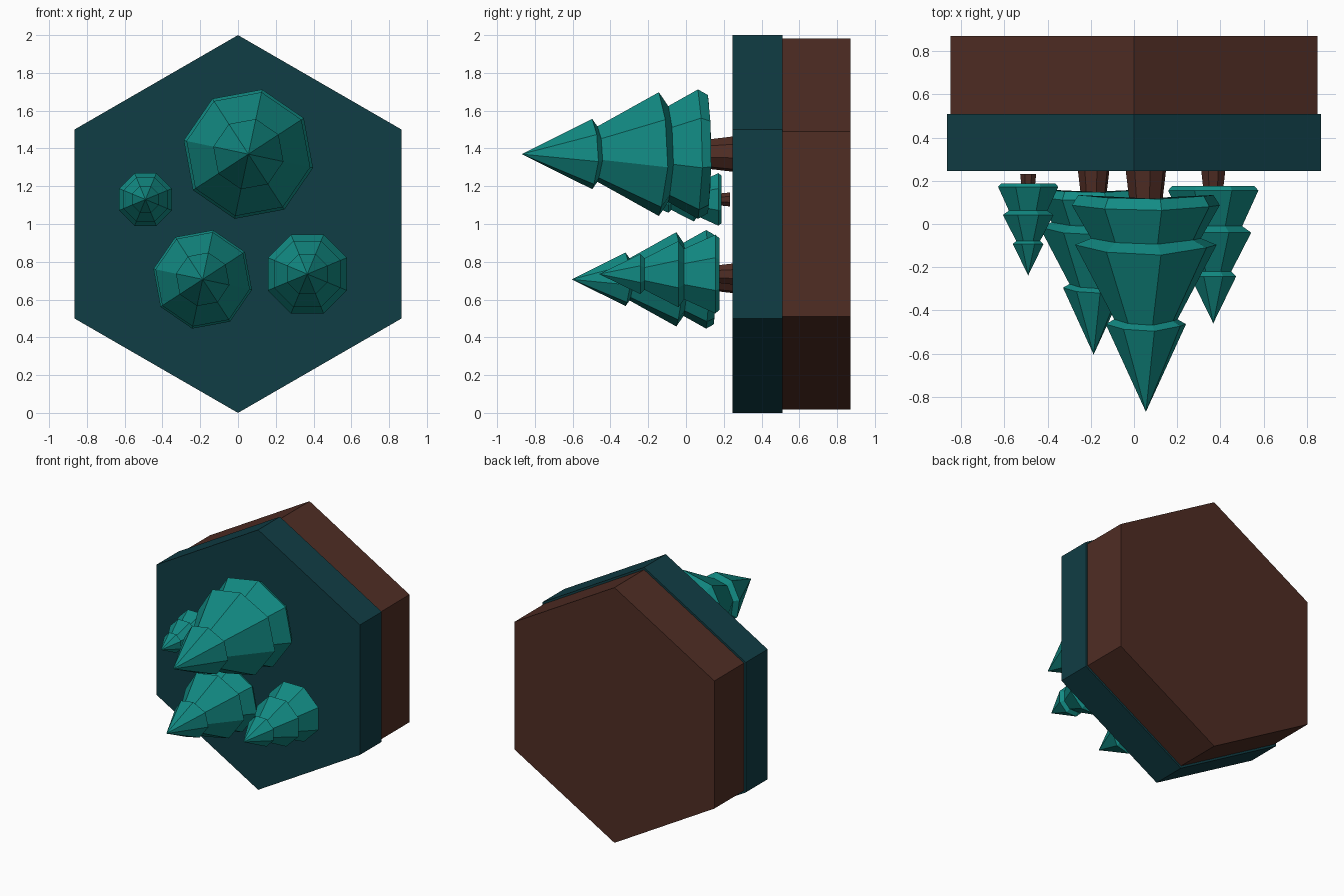
import bpy, bmesh, math

if "Cube" in bpy.data.objects:
    bpy.data.objects.remove(bpy.data.objects["Cube"])


def material(name, rgb):
    m = bpy.data.materials.new(name)
    m.diffuse_color = (*rgb, 1)
    m.use_nodes = True
    m.node_tree.nodes["Principled BSDF"].inputs["Base Color"].default_value = m.diffuse_color
    return m


GRASS = material("dark teal", (0.0052, 0.047, 0.059))
EARTH = material("brown", (0.079, 0.026, 0.0175))
LEAVES = material("bright teal", (0.006, 0.258, 0.230))


def lathe(name, mat, cx, cz, base, profile, sides, turn):
    """Turn (height, radius, sag) rings around an axis that points to -y."""
    bm = bmesh.new()
    rings = []
    for h, r, sag in profile:
        if r == 0:
            rings.append([bm.verts.new((cx, base - h, cz))])
            continue
        ring = []
        for i in range(sides):
            a = turn + i * math.tau / sides
            y = base - h + sag * math.cos(2 * a)
            ring.append(bm.verts.new((cx + r * math.cos(a), y, cz + r * math.sin(a))))
        rings.append(ring)
    for lo, hi in zip(rings, rings[1:]):
        for i in range(sides):
            j = (i + 1) % sides
            if len(lo) == 1:
                bm.faces.new((lo[0], hi[i], hi[j]))
            else:
                bm.faces.new((lo[i], lo[j], hi[j], hi[i]))
    for end in (rings[0], rings[-1]):
        if len(end) > 1:
            bm.faces.new(end)
    bmesh.ops.recalc_face_normals(bm, faces=bm.faces)
    me = bpy.data.meshes.new(name)
    bm.to_mesh(me)
    bm.free()
    me.materials.append(mat)
    ob = bpy.data.objects.new(name, me)
    bpy.context.collection.objects.link(ob)
    return ob


# Hexagonal tile: grass layer and slightly smaller earth layer
UP = math.pi / 2
lathe("grass_tile", GRASS, 0, 1, 0.51, [(0.265, 1, 0), (0, 1, 0)], 6, UP)
lathe("earth_tile", EARTH, 0, 1, 0.87, [(0.36, 0.982, 0), (0, 0.982, 0)], 6, UP)

# Foliage profiles, tip to underside: three flared tiers with tucked rims
TALL_TIERS = [(1.115, 0, 0), (0.725, 0.19, 0.018), (0.70, 0.15, 0.015),
              (0.365, 0.335, 0.026), (0.325, 0.26, 0.015),
              (0.17, 0.35, 0.013), (0.12, 0.32, 0.01)]
EVEN_TIERS = [(0.705, 0, 0), (0.487, 0.115, 0), (0.465, 0.09, 0),
              (0.285, 0.19, 0), (0.255, 0.145, 0),
              (0.09, 0.226, 0), (0.068, 0.205, 0)]

# Trees: name, x, z, base y, scale, tiers, trunk radius, turn in degrees
TREES = [
    ("large_tree", 0.055, 1.37, 0.245, 1.0, TALL_TIERS, 0.095, 33),
    ("medium_tree", -0.187, 0.707, 0.245, 0.762, TALL_TIERS, 0.074, 33),
    ("short_tree", 0.367, 0.735, 0.245, 1.0, EVEN_TIERS, 0.06, 22.5),
    ("tiny_tree", -0.49, 1.13, 0.232, 0.667, EVEN_TIERS, 0.04, 22.5),
]
for name, x, z, base, s, tiers, tr, turn in TREES:
    a = math.radians(turn)
    lathe(name + "_foliage", LEAVES, x, z, base,
          [(h * s, r * s, g * s) for h, r, g in tiers], 8, a)
    top = tiers[-1][0] * s + 0.02
    lathe(name + "_trunk", EARTH, x, z, base,
          [(top, tr * 0.82, 0), (0, tr, 0)], 8, a)
